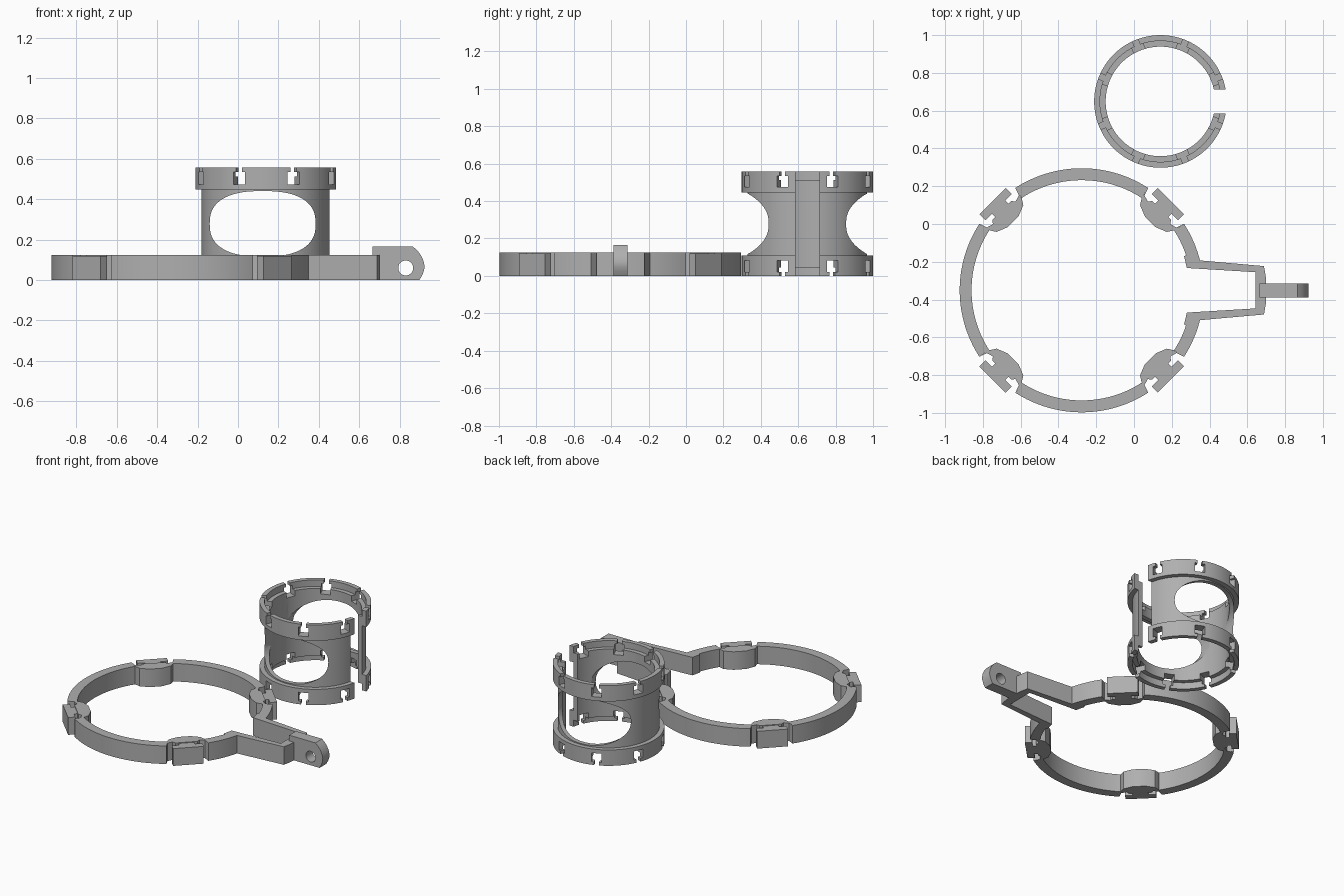
import bpy, bmesh, math
from mathutils import Vector, Matrix

if "Cube" in bpy.data.objects:
    bpy.data.objects.remove(bpy.data.objects["Cube"])

grey = bpy.data.materials.new("light grey")
grey.diffuse_color = (0.43, 0.43, 0.43, 1)
grey.use_nodes = True
grey.node_tree.nodes["Principled BSDF"].inputs["Base Color"].default_value = grey.diffuse_color

RING = Vector((-0.277, -0.351, 0))     # clamp ring centre
SPOOL = Vector((0.14, 0.649, 0))       # spool centre
HEIGHT = 0.125


def add_prism(bm, pts, depth, matrix=Matrix()):
    """Extrude a flat outline along local z."""
    lo = [bm.verts.new(matrix @ Vector((x, y, 0))) for x, y in pts]
    hi = [bm.verts.new(matrix @ Vector((x, y, depth))) for x, y in pts]
    bm.faces.new(lo)
    bm.faces.new(hi)
    n = len(pts)
    for i in range(n):
        j = (i + 1) % n
        bm.faces.new((lo[i], lo[j], hi[j], hi[i]))


def finish(bm, name, smooth=True):
    bmesh.ops.recalc_face_normals(bm, faces=bm.faces[:])
    mesh = bpy.data.meshes.new(name)
    bm.to_mesh(mesh)
    bm.free()
    ob = bpy.data.objects.new(name, mesh)
    bpy.context.collection.objects.link(ob)
    mesh.materials.append(grey)
    if smooth:
        shade(ob)
    return ob


def activate(ob):
    bpy.ops.object.select_all(action='DESELECT')
    ob.select_set(True)
    bpy.context.view_layer.objects.active = ob


def shade(ob):
    activate(ob)
    bpy.ops.object.shade_smooth_by_angle(angle=math.radians(30))


def prism(name, pts, depth, matrix=Matrix()):
    bm = bmesh.new()
    add_prism(bm, pts, depth, matrix)
    return finish(bm, name)


def cut(ob, cutter):
    mod = ob.modifiers.new("cut", 'BOOLEAN')
    mod.operation = 'DIFFERENCE'
    mod.solver = 'EXACT'
    mod.object = cutter
    activate(ob)
    bpy.ops.object.modifier_apply(modifier=mod.name)
    bpy.data.objects.remove(cutter)
    shade(ob)


def arc(r, a0, a1, n):
    return [(r * math.cos(math.radians(a0 + (a1 - a0) * i / n)),
             r * math.sin(math.radians(a0 + (a1 - a0) * i / n))) for i in range(n + 1)]


# Clamp ring: arcs between the four clips and the handle
to_ring = Matrix.Translation(RING)
for a0, a1 in ((14, 33), (57, 123), (147, 213), (237, 303), (327, 346)):
    n = max(6, (a1 - a0) // 2)
    prism("ring_arc", arc(0.646, a0, a1, n) + arc(0.583, a1, a0, n), HEIGHT, to_ring)

# Clips: inward jog, neck and outer plate (local x is radial, y tangential)
half = [(0.632, 0.134), (0.59, 0.12), (0.58, 0.085), (0.598, 0.07)]
inner = [(0.513, 0.04), (0.537, 0.10), (0.57, 0.121)]
jog = (half + [(r, -t) for r, t in reversed(half)]
       + [(r, -t) for r, t in reversed(inner)] + inner)
for a in (45, 135, 225, 315):
    m = to_ring @ Matrix.Rotation(math.radians(a), 4, 'Z')
    prism("clip_jog", jog, HEIGHT, m)
    prism("clip_neck", [(0.59, -0.05), (0.63, -0.05), (0.63, 0.05), (0.59, 0.05)], 0.12, m)
    prism("clip_plate", [(0.622, -0.098), (0.668, -0.098), (0.668, 0.098), (0.622, 0.098)], 0.12, m)

# Handle: two tapering legs joined by an end bar (y relative to the ring axis)
out = [(0.29, 0.195), (0.34, 0.159), (0.688, 0.128), (0.70, 0.06)]
ins = [(0.643, 0.096), (0.28, 0.118)]
on_axis = Matrix.Translation((0, RING.y, 0))
prism("handle", [(0.34, 0.159), (0.688, 0.128), (0.70, 0.06), (0.70, -0.06),
                 (0.688, -0.128), (0.34, -0.159), (0.315, -0.21), (0.265, -0.18),
                 (0.28, -0.118), (0.643, -0.096), (0.643, 0.096), (0.28, 0.118),
                 (0.265, 0.18), (0.315, 0.21)], HEIGHT, on_axis)

# Tab with bolt hole, extruded along y
stand = Matrix.Rotation(math.radians(90), 4, 'X')
tab = prism("handle_tab", [(0.665, 0), (0.898, 0), (0.912, 0.025), (0.921, 0.05), (0.923, 0.07),
                           (0.918, 0.095), (0.907, 0.12), (0.889, 0.145), (0.866, 0.165),
                           (0.665, 0.165)], 0.074, Matrix.Translation((0, RING.y + 0.037, 0)) @ stand)
hole = [(x + 0.83, z + 0.06) for x, z in arc(0.037, 0, 352.5, 47)]
cut(tab, prism("hole_cutter", hole, 0.3, Matrix.Translation((0, RING.y + 0.15, 0)) @ stand))

# Spool: tube with two flanges, as a revolved profile
TOP = 0.557
low = [(0.29, 0.045), (0.32, 0.045), (0.32, 0), (0.351, 0), (0.351, 0.11), (0.32, 0.11)]
profile = low + [(r, TOP - z) for r, z in reversed(low)]
bm = bmesh.new()
N = 128
rings = []
for i in range(N):
    a = 2 * math.pi * i / N
    rings.append([bm.verts.new(SPOOL + Vector((r * math.cos(a), r * math.sin(a), z)))
                  for r, z in profile])
for i in range(N):
    p, q = rings[i], rings[(i + 1) % N]
    for k in range(len(profile)):
        l = (k + 1) % len(profile)
        bm.faces.new((p[k], q[k], q[l], p[l]))
spool = finish(bm, "spool")

# Spool cut-outs: side gap, oval windows front and back, keyed slots in the flanges
bm = bmesh.new()
to_spool = Matrix.Translation(SPOOL)
add_prism(bm, [(0.265, -0.064), (0.5, -0.064), (0.5, 0.064), (0.265, 0.064)], 0.8,
          to_spool @ Matrix.Translation((0, 0, -0.1)))
window = []
for i in range(64):
    c, s = math.cos(math.tau * i / 64), math.sin(math.tau * i / 64)
    window.append((-0.018 + 0.262 * math.copysign(abs(c) ** 0.8, c),
                   TOP / 2 + 0.162 * math.copysign(abs(s) ** 0.8, s)))
add_prism(bm, window, 1.0, to_spool @ Matrix.Translation((0, 0.5, 0)) @ stand)
slot = [(-0.016, -0.03), (0.016, -0.03), (0.016, 0.022), (0.032, 0.022),
        (0.032, 0.083), (-0.032, 0.083), (-0.032, 0.022), (-0.016, 0.022)]
for k in range(8):
    turn = Matrix.Rotation(math.radians(22.5 + 45 * k + 90), 4, 'Z')
    for pts in (slot, [(x, TOP - z) for x, z in slot]):
        add_prism(bm, pts, 0.15, to_spool @ turn @ Matrix.Translation((0, -0.27, 0)) @ stand)
cut(spool, finish(bm, "spool_cutter", False))
